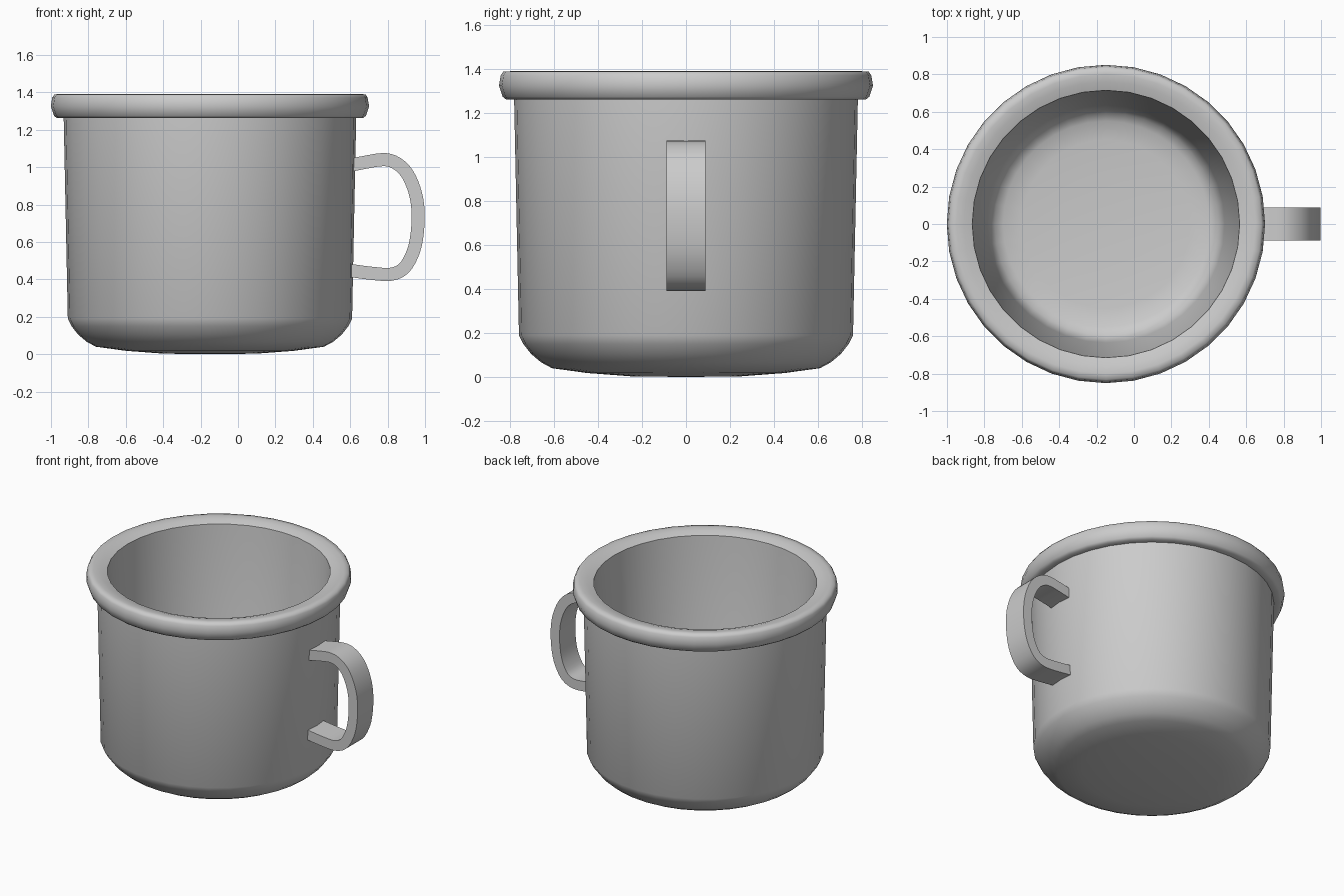
import bpy, bmesh, math
from mathutils import Vector

if "Cube" in bpy.data.objects:
    bpy.data.objects.remove(bpy.data.objects["Cube"])

CX = -0.15      # axis of the cup body
SEG = 36


def finish(bm, name, angle):
    bmesh.ops.remove_doubles(bm, verts=bm.verts, dist=1e-5)
    bmesh.ops.recalc_face_normals(bm, faces=bm.faces)
    me = bpy.data.meshes.new(name)
    bm.to_mesh(me)
    bm.free()
    ob = bpy.data.objects.new(name, me)
    bpy.context.collection.objects.link(ob)
    bpy.ops.object.select_all(action='DESELECT')
    ob.select_set(True)
    bpy.context.view_layer.objects.active = ob
    bpy.ops.object.shade_smooth_by_angle(angle=math.radians(angle))
    return ob


def lathe(name, profile):
    bm = bmesh.new()
    vs = [bm.verts.new((CX + r, 0, z)) for r, z in profile]
    es = [bm.edges.new(p) for p in zip(vs, vs[1:])]
    bmesh.ops.spin(bm, geom=vs + es, cent=(CX, 0, 0), axis=(0, 0, 1),
                   angle=math.tau, steps=SEG, use_merge=True)
    return finish(bm, name, 65)


def smooth_path(pts, n):
    # Catmull-Rom samples through the points
    p = [2 * pts[0] - pts[1]] + pts + [2 * pts[-1] - pts[-2]]
    out = []
    for a, b, c, d in zip(p, p[1:], p[2:], p[3:]):
        for i in range(n):
            t = i / n
            out.append(0.5 * (2 * b + (c - a) * t + (2 * a - 5 * b + 4 * c - d) * t**2
                              + (3 * b - a - 3 * c + d) * t**3))
    return out + [pts[-1]]


# Cup body: domed base, tapered wall, rolled rim, hollow tapering inside
lathe("cup_body", [
    (0, 0.0), (0.25, 0.003), (0.45, 0.018), (0.61, 0.04),
    (0.66, 0.067), (0.705, 0.105), (0.74, 0.15), (0.76, 0.19),
    (0.782, 1.262), (0.818, 1.262), (0.834, 1.275), (0.851, 1.325),
    (0.843, 1.372), (0.832, 1.389), (0.80, 1.391), (0.76, 1.385), (0.715, 1.37),
    (0.635, 0.22), (0.62, 0.16), (0.595, 0.12), (0.55, 0.095),
    (0.45, 0.085), (0.25, 0.075), (0, 0.07)])

# Handle: flat strap swept along a rounded D path
path = smooth_path([Vector(p) for p in (
    (0.60, 1.01), (0.685, 1.027), (0.77, 1.04), (0.83, 1.03), (0.89, 0.985), (0.932, 0.91),
    (0.957, 0.82), (0.963, 0.72), (0.953, 0.61), (0.93, 0.53), (0.885, 0.457),
    (0.815, 0.427), (0.71, 0.433), (0.595, 0.448))], 3)
bm = bmesh.new()
rings = []
for i, p in enumerate(path):
    t = (path[min(i + 1, len(path) - 1)] - path[max(i - 1, 0)]).normalized()
    n = Vector((-t.y, t.x)) * 0.035
    rings.append([bm.verts.new((q.x, y, q.y)) for q, y in (
        (p + n, -0.088), (p + n, 0.088), (p - n, 0.088), (p - n, -0.088))])
for a, b in zip(rings, rings[1:]):
    for k in range(4):
        j = (k + 1) % 4
        bm.faces.new((a[k], a[j], b[j], b[k]))
bm.faces.new(rings[0])
bm.faces.new(rings[-1])
finish(bm, "handle", 40)
